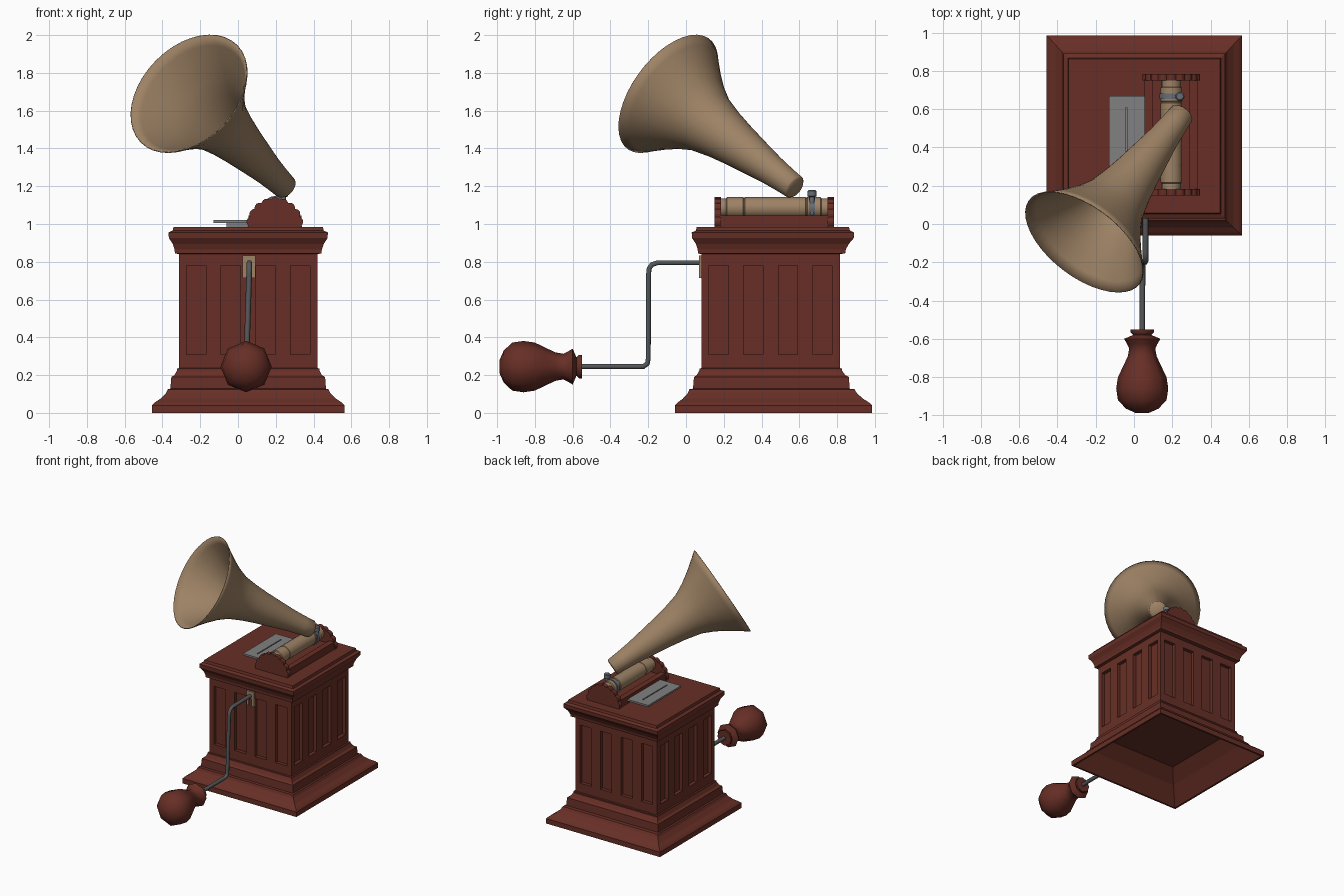
import bpy, bmesh, math
from mathutils import Vector

if "Cube" in bpy.data.objects:
    bpy.data.objects.remove(bpy.data.objects["Cube"])


def material(name, rgb):
    m = bpy.data.materials.new(name)
    m.diffuse_color = (*rgb, 1)
    m.use_nodes = True
    m.node_tree.nodes["Principled BSDF"].inputs["Base Color"].default_value = m.diffuse_color
    return m


WOOD = material("red_wood", (0.135, 0.028, 0.019))
TAN = material("tan_brass", (0.34, 0.225, 0.13))
STEEL = material("light_steel", (0.22, 0.22, 0.22))
IRON = material("dark_iron", (0.09, 0.095, 0.10))
CLAMP = material("blue_grey_metal", (0.14, 0.155, 0.18))
CX = 0.054


def finish(name, bm, mat, smooth=None):
    bmesh.ops.recalc_face_normals(bm, faces=bm.faces[:])
    me = bpy.data.meshes.new(name)
    bm.to_mesh(me)
    bm.free()
    me.materials.append(mat)
    if smooth:
        for p in me.polygons:
            p.use_smooth = True
        me.set_sharp_from_angle(angle=math.radians(smooth))
    ob = bpy.data.objects.new(name, me)
    bpy.context.collection.objects.link(ob)
    return ob


def add_box(bm, x0, x1, y0, y1, z0, z1):
    vs = bmesh.ops.create_cube(bm, size=1)["verts"]
    for v in vs:
        v.co = Vector((x0 if v.co.x < 0 else x1, y0 if v.co.y < 0 else y1,
                       z0 if v.co.z < 0 else z1))


def boxes(name, mat, *items):
    bm = bmesh.new()
    for b in items:
        add_box(bm, *b)
    return finish(name, bm, mat)


def loft(bm, rings, cap_start=True, cap_end=True):
    rings = [[bm.verts.new(p) for p in r] for r in rings]
    n = len(rings[0])
    for a, b in zip(rings, rings[1:]):
        for i in range(n):
            bm.faces.new((a[i], a[(i + 1) % n], b[(i + 1) % n], b[i]))
    if cap_start:
        bm.faces.new(rings[0])
    if cap_end:
        bm.faces.new(rings[-1])


def lathe(name, mat, profile, origin, axis, n, smooth=40, cap_end=True):
    """Revolve (radius, distance) pairs around an axis."""
    q = Vector((0, 0, 1)).rotation_difference(Vector(axis).normalized())
    rings = [[Vector(origin) + q @ Vector((r * math.cos(i * math.tau / n),
                                           r * math.sin(i * math.tau / n), t))
              for i in range(n)] for r, t in profile]
    bm = bmesh.new()
    loft(bm, rings, True, cap_end)
    return finish(name, bm, mat, smooth)


# Cabinet: stacked square rings (half x, half y, centre y, z), hollow underneath
profile = [
    (.31, .31, .46, .20), (.40, .41, .46, .12), (.495, .507, .4625, 0),
    (.51, .522, .4625, 0), (.51, .522, .4625, .04), (.495, .507, .4625, .055),
    (.465, .477, .46, .075), (.435, .447, .457, .105), (.425, .437, .455, .125),
    (.412, .415, .452, .128), (.407, .41, .452, .19), (.39, .393, .45, .20),
    (.377, .377, .448, .225), (.377, .377, .448, .235), (.366, .366, .448, .237),
    (.366, .366, .448, .84), (.388, .39, .453, .845), (.39, .392, .454, .865),
    (.40, .405, .457, .895), (.42, .428, .46, .925), (.422, .43, .46, .955),
    (.40, .408, .46, .965), (.395, .403, .46, .985)]
bm = bmesh.new()
loft(bm, [[(CX + sx * hx, cy + sy * hy, z)
           for sx, sy in ((-1, -1), (1, -1), (1, 1), (-1, 1))]
          for hx, hy, cy, z in profile])
cabinet = finish("cabinet", bm, WOOD)

# Four recessed panels on every side
bm = bmesh.new()
for off in (-.275, -.092, .092, .275):
    for s in (-1, 1):
        for axis in "xy":
            near, far = sorted((s * .338, s * .42))
            a, b = (near, far), (off - .051, off + .051)
            if axis == "y":
                a, b = b, a
            add_box(bm, CX + a[0], CX + a[1], .448 + b[0], .448 + b[1], .31, .78)
cutter = finish("panel_cutter", bm, WOOD)
cutter.hide_render = True
mod = cabinet.modifiers.new("panels", "BOOLEAN")
mod.operation = "DIFFERENCE"
mod.solver = "EXACT"
mod.object = cutter
bpy.context.view_layer.objects.active = cabinet
bpy.ops.object.modifier_apply(modifier="panels")
bpy.data.objects.remove(cutter)

# Scalloped end plates of the cylinder cradle
CYL_X = .195


def end_plate(name, y0, y1):
    pts = [(.15, -.01)]
    steps = 36
    for i in range(steps + 1):
        a = math.pi * i / steps
        r = .141 + .011 * abs(math.sin(a * 9))
        pts.append((r * math.cos(a), r * math.sin(a)))
    pts.append((-.15, -.01))
    bm = bmesh.new()
    loft(bm, [[(CYL_X + x, y, .99 + z) for x, z in pts] for y in (y0, y1)])
    finish(name, bm, WOOD)


end_plate("front_end_plate", .15, .184)
end_plate("back_end_plate", .75, .784)

# Cradle bed and side rails
boxes("cradle_bed", WOOD, (.10, .29, .18, .755, .98, 1.022))
boxes("cradle_rails", WOOD, (.055, .10, .18, .755, .98, 1.045),
      (.29, .335, .18, .755, .98, 1.045))

# Record cylinder with slightly raised ends
lathe("record_cylinder", TAN,
      [(.05, 0), (.05, .03), (.056, .035), (.056, .12), (.053, .122), (.053, .128),
       (.056, .13), (.056, .45), (.053, .452), (.053, .458), (.056, .46), (.056, .53),
       (.05, .535), (.05, .57)],
      (CYL_X, .182, 1.086), (0, 1, 0), 24)

# Clamp ring and its thumb screw
lathe("clamp_ring", CLAMP, [(.062, 0), (.062, .03)], (CYL_X, .652, 1.086), (0, 1, 0), 24)
lathe("clamp_screw", CLAMP,
      [(.014, 0), (.014, .09), (.024, .095), (.024, .122), (.018, .128)],
      (.24, .667, 1.052), (0, 0, 1), 12)

# Slotted metal plate beside the cradle
boxes("metal_plate", STEEL, (-.13, -.044, .25, .67, 1.006, 1.02),
      (-.036, .108, .25, .67, 1.006, 1.02),
      (-.044, -.036, .61, .67, 1.006, 1.02), (-.044, -.036, .25, .30, 1.006, 1.02))
boxes("plate_support", STEEL, (-.06, .09, .30, .62, .98, 1.007))

# Flared horn, open at the mouth
END, MOUTH = Vector((.252, .578, 1.193)), Vector((-.26, -.095, 1.69))
horn = lathe("horn", TAN,
             [(.055, 0), (.063, .008), (.069, .09), (.079, .19), (.098, .32), (.118, .45),
              (.138, .56), (.168, .68), (.212, .77), (.27, .86), (.325, .935),
              (.361, (MOUTH - END).length)],
             END, MOUTH - END, 40, 60, cap_end=False)
sol = horn.modifiers.new("thickness", "SOLIDIFY")
sol.thickness = .006
sol.offset = 0

# Crank bearing plate: a bridge shape on the front
boxes("crank_bracket", TAN, (.025, .093, .07, .083, .775, .832),
      (.025, .045, .07, .083, .715, .775), (.073, .093, .07, .083, .715, .775))

# Bent crank rod
curve = bpy.data.curves.new("crank_rod", "CURVE")
curve.dimensions = "3D"
curve.bevel_depth = .015
curve.bevel_resolution = 1
curve.use_fill_caps = True
path = [(.06, .10, .795), (.06, -.15, .795), (.06, -.18, .785), (.06, -.195, .765),
        (.059, -.198, .735), (.045, -.2, .285), (.045, -.205, .26), (.045, -.225, .246),
        (.044, -.25, .245), (.043, -.58, .245)]
spline = curve.splines.new("POLY")
spline.points.add(len(path) - 1)
for p, co in zip(spline.points, path):
    p.co = (*co, 1)
rod = bpy.data.objects.new("crank_rod", curve)
curve.materials.append(IRON)
bpy.context.collection.objects.link(rod)

# Eight-sided turned handle
lathe("crank_handle", WOOD,
      [(.062, 0), (.062, .016), (.048, .03), (.095, .05), (.08, .075), (.068, .10),
       (.075, .14), (.098, .19), (.127, .25), (.136, .31), (.127, .37), (.085, .415),
       (.035, .437)],
      (.043, -.55, .245), (0, -1, 0), 8, 50)
